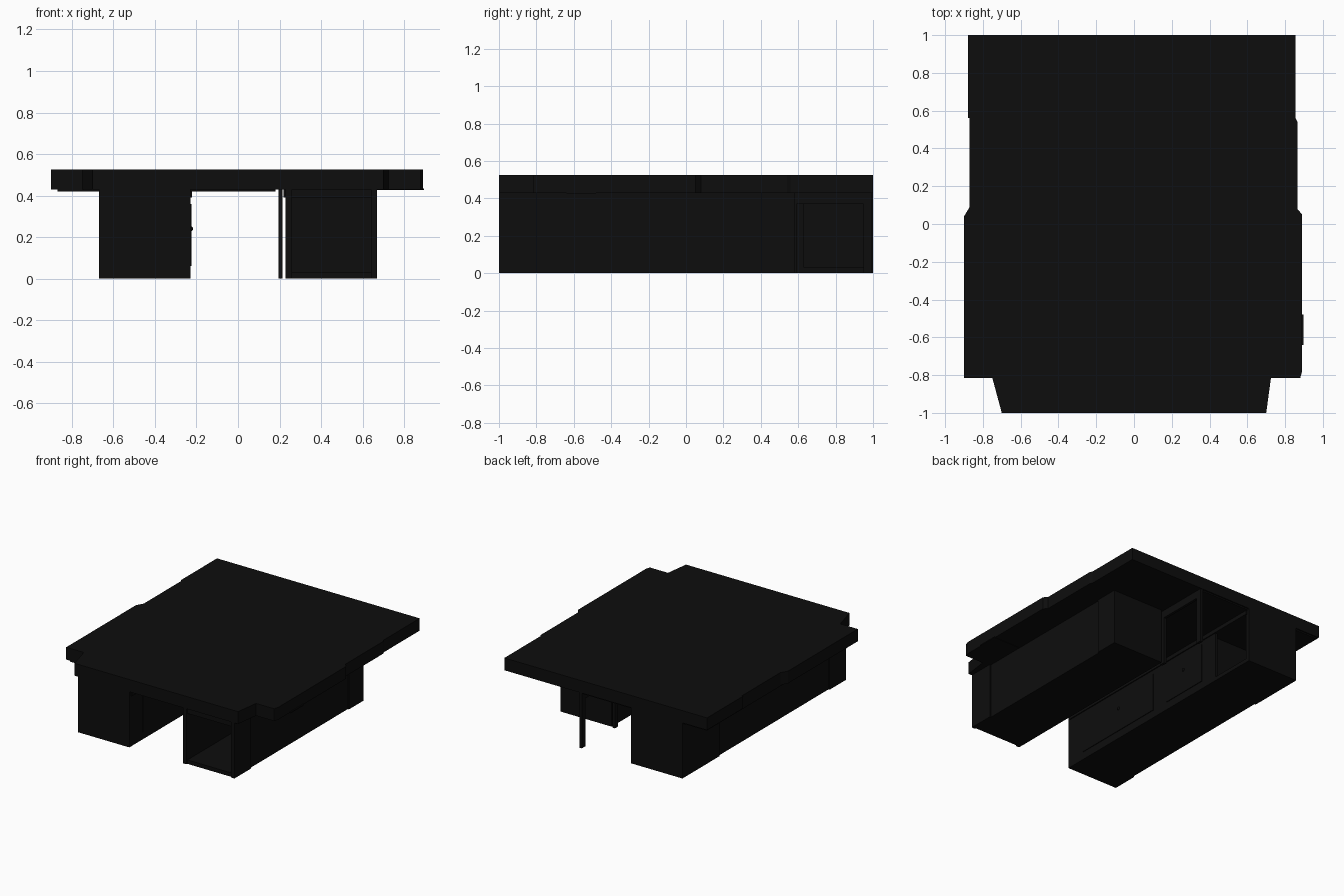
import bpy
import bmesh

cube = bpy.data.objects.get("Cube")
if cube:
    bpy.data.objects.remove(cube, do_unlink=True)

black = bpy.data.materials.new("near_black")
black.use_nodes = True
colour = (0.004, 0.004, 0.004, 1)
black.diffuse_color = colour
black.node_tree.nodes["Principled BSDF"].inputs["Base Color"].default_value = colour


def finish(name, bm):
    bmesh.ops.recalc_face_normals(bm, faces=bm.faces)
    mesh = bpy.data.meshes.new(name)
    bm.to_mesh(mesh)
    bm.free()
    mesh.materials.append(black)
    obj = bpy.data.objects.new(name, mesh)
    bpy.context.collection.objects.link(obj)
    return obj


def box(name, xs, ys, zs):
    """Box spanning three (low, high) ranges."""
    bm = bmesh.new()
    bmesh.ops.create_cube(bm, size=1)
    for v in bm.verts:
        v.co = [r[0] if c < 0 else r[1] for c, r in zip(v.co, (xs, ys, zs))]
    return finish(name, bm)


def slab(name, outline, low, high):
    """Extrude a flat outline upward."""
    bm = bmesh.new()
    face = bm.faces.new([bm.verts.new((x, y, low)) for x, y in outline])
    new = bmesh.ops.extrude_face_region(bm, geom=[face])["geom"]
    for v in new:
        if isinstance(v, bmesh.types.BMVert):
            v.co.z = high
    return finish(name, bm)


def knob(name, x, y, z):
    bm = bmesh.new()
    bmesh.ops.create_uvsphere(bm, u_segments=12, v_segments=8, radius=0.012)
    bmesh.ops.translate(bm, verts=bm.verts, vec=(x, y, z))
    finish(name, bm)


TOP, UNDER = 0.43, 0.42

# Tabletop with stepped sides and a narrow tapered front
outline = [(-0.88, 1), (-0.88, 0.56), (-0.87, 0.56), (-0.87, 0.09),
           (-0.9, 0.04), (-0.9, -0.815), (-0.75, -0.815), (-0.7, -1),
           (0.7, -1), (0.725, -0.815), (0.88, -0.815), (0.89, -0.78),
           (0.89, 0.05), (0.865, 0.08), (0.865, 0.54), (0.855, 0.56), (0.855, 1)]
slab("tabletop", outline, TOP, 0.525)
box("underside_board", (-0.87, 0.18), (-0.81, 0.99), (UNDER, TOP))
box("right_edge_lip", (0.67, 0.897), (-0.64, -0.48), (0.427, 0.435))

# Left cabinet: solid rear, open compartment at the front
box("left_cabinet_body", (0.23, 0.66), (-0.2, 0.58), (0, TOP))
box("left_inner_wall", (0.23, 0.26), (-1, -0.2), (0, TOP))
box("left_outer_wall", (0.64, 0.66), (-1, -0.2), (0, TOP))
box("left_floor", (0.26, 0.64), (-0.99, -0.2), (0, 0.03))
box("left_ceiling", (0.26, 0.64), (-0.99, -0.2), (0.39, TOP))
box("left_front_corner", (0.655, 0.67), (-1, -0.8), (0, TOP))
box("left_back_corner", (0.655, 0.67), (0.4, 0.58), (0, TOP))
box("left_rail", (0.22, 0.231), (-0.98, 0.55), (0.39, TOP))

# Right cabinet: solid front, open niche at the back facing inward
box("right_cabinet_body", (-0.66, -0.23), (-1, 0.58), (0, TOP))
box("niche_floor", (-0.66, -0.23), (0.58, 1), (0, 0.03))
box("niche_ceiling", (-0.66, -0.23), (0.58, 1), (0.39, TOP))
box("niche_back_wall", (-0.66, -0.23), (0.97, 1), (0.03, 0.39))
box("niche_outer_wall", (-0.66, -0.63), (0.58, 0.97), (0.03, 0.39))
box("niche_post", (-0.25, -0.23), (0.58, 0.63), (0.03, 0.39))
box("right_front_corner", (-0.67, -0.655), (-1, -0.8), (0, TOP))
box("right_back_corner", (-0.67, -0.655), (0.55, 1), (0, TOP))
box("right_rail", (-0.231, -0.222), (-0.98, 0.98), (0.39, UNDER))

# Doors and knobs on the inner face of the right cabinet
for name, ys, ky in (("long_door", (-0.84, -0.06), -0.44),
                     ("short_door", (0.09, 0.48), 0.28)):
    box(name, (-0.232, -0.225), ys, (0.06, 0.36))
    knob(name + "_knob", -0.228, ky, 0.24)

# Slim standing frame: two legs and a top rail
for name, ys in (("frame_front_leg", (0.55, 0.59)), ("frame_back_leg", (0.95, 0.995))):
    box(name, (0.195, 0.215), ys, (0, TOP))
box("frame_top_rail", (0.195, 0.215), (0.59, 0.95), (0.37, TOP))
